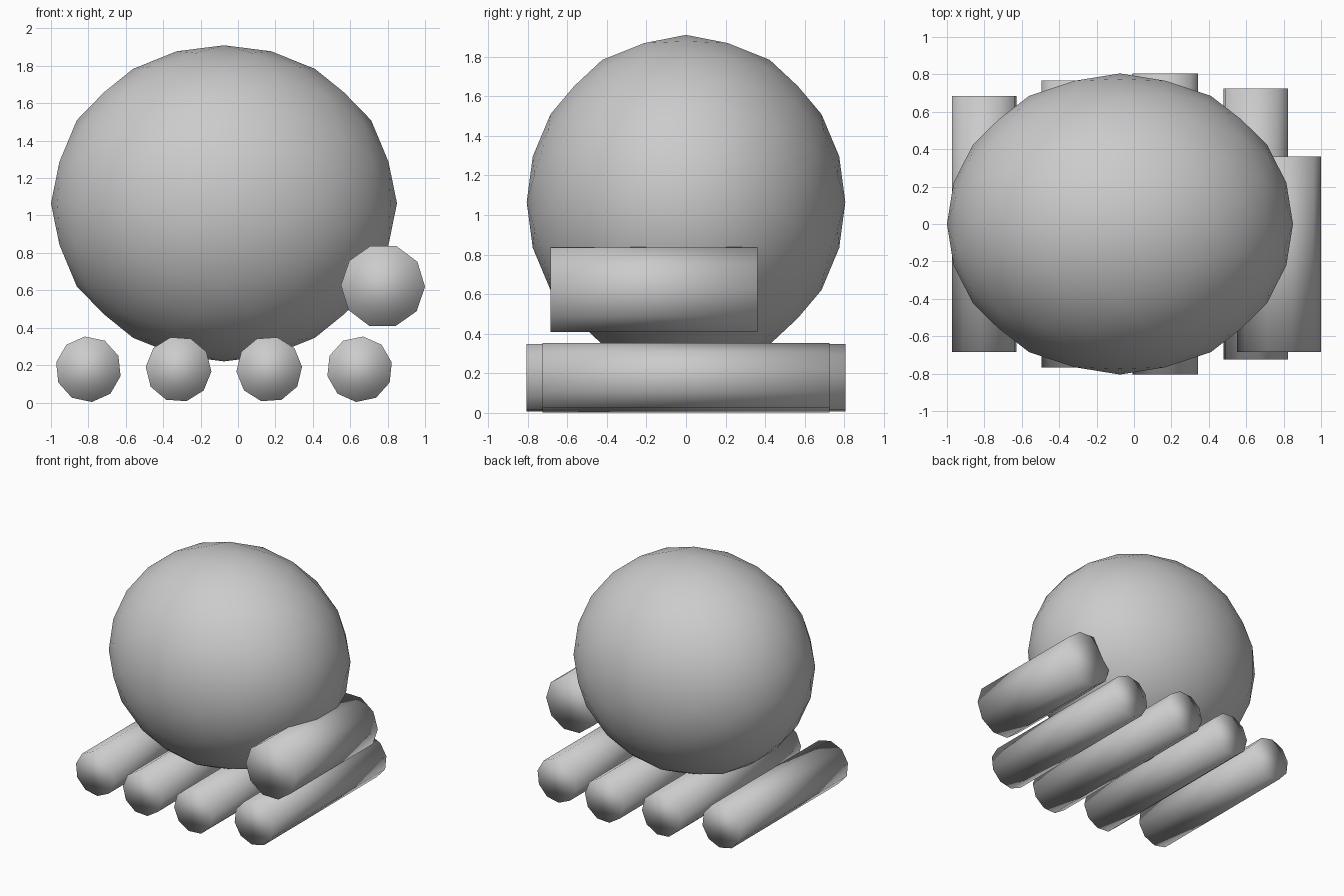
import bpy, bmesh, math
from mathutils import Matrix

if "Cube" in bpy.data.objects:
    bpy.data.objects.remove(bpy.data.objects["Cube"])


def add_object(name, bm):
    bmesh.ops.recalc_face_normals(bm, faces=bm.faces[:])
    for f in bm.faces:
        f.smooth = True
    mesh = bpy.data.meshes.new(name)
    bm.to_mesh(mesh)
    bm.free()
    ob = bpy.data.objects.new(name, mesh)
    bpy.context.collection.objects.link(ob)
    return ob


def axis_icosphere(name, center, radii, levels=2):
    """Icosphere whose edge midpoints lie on the x, y and z axes."""
    bm = bmesh.new()
    phi = (1 + math.sqrt(5)) / 2
    for a in (-1, 1):
        for b in (-phi, phi):
            for co in ((a, 0, b), (b, a, 0), (0, b, a)):
                bm.verts.new(co)
    bmesh.ops.convex_hull(bm, input=bm.verts[:])
    for v in bm.verts:
        v.co.normalize()
    for _ in range(levels):
        bmesh.ops.subdivide_edges(bm, edges=bm.edges[:], cuts=1, use_grid_fill=True)
        for v in bm.verts:
            v.co.normalize()
    ob = add_object(name, bm)
    ob.location = center
    ob.scale = radii
    return ob


def finger(name, x, y0, y1, z, r, roll):
    """Ten-sided closed cylinder lying along y, rolled about its axis."""
    bm = bmesh.new()
    bmesh.ops.create_cone(bm, cap_ends=True, segments=10, radius1=r, radius2=r, depth=y1 - y0)
    bm.verts.ensure_lookup_table()
    # put a vertex at angle 0 in the front view whatever the cone's start angle
    v0 = bm.verts[0].co
    start = math.atan2(v0.y, v0.x)
    bm.transform(Matrix.Rotation(math.radians(roll) - start, 4, 'Z'))
    bm.transform(Matrix.Rotation(math.radians(90), 4, 'X'))
    ob = add_object(name, bm)
    ob.location = (x, (y0 + y1) / 2, z)
    return ob


# palm
axis_icosphere("palm", (-0.075, 0, 1.065), (0.925, 0.805, 0.845))

# four fingers, fanned in roll
for i, (x, half, roll) in enumerate([(-0.80, 0.685, -12), (-0.318, 0.767, -4),
                                     (0.167, 0.805, 4), (0.65, 0.725, 12)]):
    finger(f"finger_{i + 1}", x, -half, half, 0.178, 0.176, roll)

# thumb
finger("thumb", 0.775, -0.685, 0.362, 0.623, 0.225, -1)
